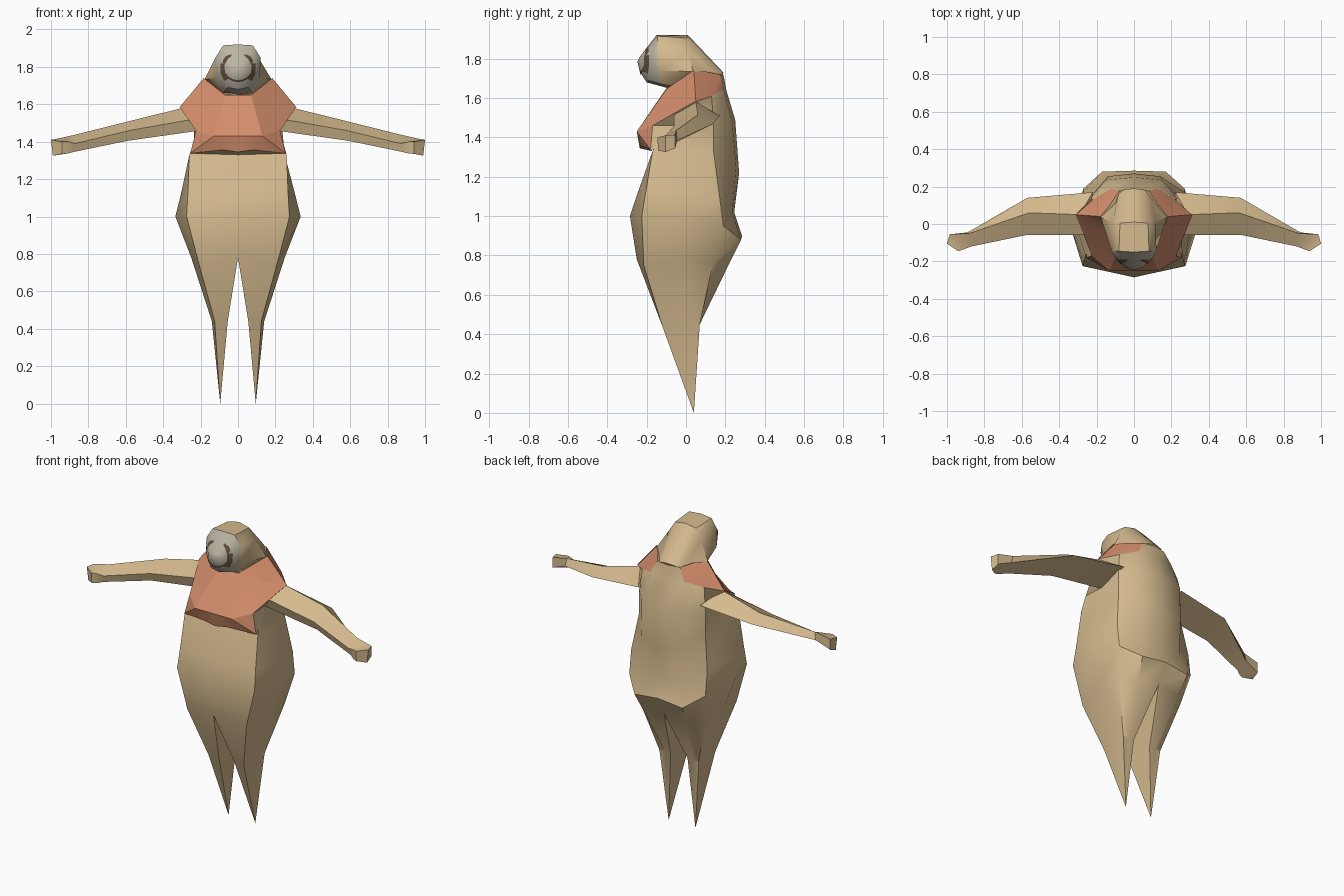
import bpy, bmesh, math
from mathutils import Vector
from mathutils.bvhtree import BVHTree


def material(name, rgb):
    m = bpy.data.materials.new(name)
    m.diffuse_color = (*rgb, 1)
    return m


TAN = material("tan fur", (0.66, 0.49, 0.27))
ORANGE = material("orange chest", (0.66, 0.27, 0.15))
GREY = material("grey face", (0.50, 0.46, 0.37))
DARK = material("dark brown", (0.12, 0.075, 0.045))
MATS = [TAN, ORANGE, GREY, DARK]


def build(name, verts, faces, angle=35):
    """Mirror a half mesh (faces = (indices, material)) across x = 0."""
    bm = bmesh.new()
    for s in (1, -1):
        vs = [bm.verts.new((s * x, y, z)) for x, y, z in verts]
        for idx, mat in faces:
            f = bm.faces.new([vs[i] for i in idx][::s])
            f.material_index = mat
    bmesh.ops.remove_doubles(bm, verts=bm.verts, dist=0.0005)
    bmesh.ops.recalc_face_normals(bm, faces=bm.faces)
    me = bpy.data.meshes.new(name)
    bm.to_mesh(me)
    bm.free()
    for m in MATS:
        me.materials.append(m)
    ob = bpy.data.objects.new(name, me)
    bpy.context.collection.objects.link(ob)
    bpy.ops.object.select_all(action='DESELECT')
    ob.select_set(True)
    bpy.context.view_layer.objects.active = ob
    bpy.ops.object.shade_smooth_by_angle(angle=math.radians(angle))
    return ob


def loft(rings, closed=False, paint=lambda ring, col: 0):
    """Join rings of equal length with quads."""
    n = len(rings[0])
    verts = [p for r in rings for p in r]
    faces = []
    for r in range(len(rings) - 1):
        for c in range(n if closed else n - 1):
            d = (c + 1) % n
            faces.append(((r * n + c, r * n + d, (r + 1) * n + d, (r + 1) * n + c), paint(r, c)))
    return verts, faces


# Torso: half rings from front centre to back centre, hips to neck
torso = [
    [(0, -.25, .78), (.21, -.215, .75), (.25, -.02, .78), (.235, .14, .77), (.15, .22, .76), (0, .225, .78)],
    [(0, -.285, 1), (.275, -.225, 1), (.335, -.03, 1), (.27, .19, .95), (.17, .28, .88), (0, .285, .9)],
    [(0, -.245, 1.12), (.268, -.205, 1.12), (.305, -.02, 1.12), (.27, .17, 1.1), (.15, .235, 1.02), (0, .245, 1.02)],
    [(0, -.17, 1.33), (.26, -.17, 1.33), (.25, 0, 1.33), (.235, .14, 1.33), (.14, .255, 1.25), (0, .27, 1.22)],
    [(0, -.1, 1.48), (.21, -.1, 1.46), (.22, 0, 1.47), (.235, .14, 1.48), (.15, .235, 1.48), (0, .25, 1.49)],
    [(0, -.06, 1.6), (.22, -.05, 1.55), (.31, .05, 1.582), (.22, .13, 1.61), (.12, .19, 1.645), (0, .205, 1.64)],
    [(0, -.06, 1.66), (.07, -.08, 1.65), (.18, .04, 1.735), (.13, .10, 1.735), (.08, .175, 1.72), (0, .19, 1.72)],
]
verts, faces = loft(torso, paint=lambda r, c: 1 if r == 5 and c in (1, 2, 3) else 0)
k = len(verts)
faces.append((tuple(range(k - 6, k)), 0))

# Legs: tapered ankles running to pointed feet, joined to the hip ring
verts += [(.055, -.115, .44), (.125, -.12, .44), (.14, 0, .44), (.14, .07, .45),
          (.10, .07, .45), (.06, .07, .45), (.095, .04, 0)]
for i in range(6):
    j = (i + 1) % 6
    faces.append(((i, j, k + j, k + i), 0))
    faces.append(((k + i, k + j, k + 6), 0))
build("body_and_legs", verts, faces)

# Chest: overhanging orange breastplate with tan underside and sides
chest = [(0, -.10, 1.65), (.07, -.095, 1.65), (.183, .038, 1.74), (.312, .05, 1.585),
         (.225, -.17, 1.46), (.13, -.25, 1.43), (.08, -.23, 1.357), (0, -.235, 1.345),
         (.255, -.18, 1.338), (0, -.25, 1.43), (0, -.17, 1.33), (.22, -.02, 1.46),
         (.25, -.08, 1.335)]
build("chest", chest, [
    ((0, 1, 5, 9), 1), ((9, 5, 6, 7), 1), ((1, 2, 3), 1), ((1, 3, 4, 5), 1),
    ((5, 4, 8), 1), ((5, 8, 6), 1),
    ((7, 6, 10), 0), ((6, 8, 10), 0), ((4, 3, 11), 0), ((4, 11, 12, 8), 0)], 20)

# Arms: four-sided sections from shoulder over elbow to blunt hand
arm = [
    [(.24, -.06, 1.52), (.29, .05, 1.582), (.22, .17, 1.51), (.20, -.04, 1.46)],
    [(.58, -.06, 1.46), (.56, .06, 1.515), (.57, .14, 1.47), (.59, -.04, 1.405)],
    [(.87, -.12, 1.39), (.88, -.05, 1.435), (.89, -.045, 1.385), (.88, -.11, 1.345)],
    [(.91, -.135, 1.40), (.985, -.055, 1.412), (.985, -.055, 1.345), (.91, -.13, 1.337)],
    [(.94, -.145, 1.40), (1.0, -.105, 1.41), (.99, -.105, 1.325), (.94, -.142, 1.335)],
]
verts, faces = loft(arm, closed=True)
faces += [((0, 1, 2, 3), 0), ((16, 17, 18, 19), 0)]
build("arms", verts, faces, 25)

# Head: half rings from crown to chin, back of neck to grey muzzle
head = [
    [(0, .19, 1.73), (.05, .185, 1.725), (.08, .17, 1.71), (.09, .15, 1.68), (.06, .14, 1.64), (0, .14, 1.63)],
    [(0, .01, 1.92), (.075, .005, 1.905), (.115, .01, 1.84), (.178, .035, 1.735), (.09, .02, 1.65), (0, .02, 1.65)],
    [(0, -.15, 1.92), (.08, -.145, 1.915), (.12, -.145, 1.85), (.118, -.14, 1.74), (.07, -.12, 1.67), (0, -.09, 1.65)],
    [(0, -.185, 1.875), (.06, -.185, 1.865), (.10, -.18, 1.83), (.095, -.18, 1.745), (.055, -.195, 1.69), (0, -.2, 1.68)],
    [(0, -.235, 1.81), (.03, -.235, 1.81), (.05, -.232, 1.80), (.05, -.23, 1.765), (.03, -.232, 1.74), (0, -.235, 1.735)],
]
verts, faces = loft(head, paint=lambda r, c: 2 if r >= 2 else 0)
k = len(verts)
verts.append((0, -.247, 1.785))
faces += [((k - 6 + i, k - 5 + i, k), 2) for i in range(5)]
faces.append((tuple(range(6)), 0))
head_ob = build("head", verts, faces)

# Eyes: thin bracket-shaped plates laid on the muzzle
tree = BVHTree.FromPolygons([v.co for v in head_ob.data.vertices],
                            [tuple(p.vertices) for p in head_ob.data.polygons])
outer = [(.035, 1.868), (.065, 1.858), (.095, 1.815), (.093, 1.765), (.075, 1.725)]
inner = [(.035, 1.858), (.055, 1.842), (.072, 1.81), (.07, 1.77), (.045, 1.74)]


def on_face(x, z):
    hit = tree.ray_cast(Vector((x, -1, z)), Vector((0, 1, 0)))[0]
    return (x, hit.y - .004, z)


strip = []
for o, i in zip(outer, inner):
    row = [Vector(o).lerp(Vector(i), t / 3) for t in range(4)]
    strip.append([on_face(*p) for p in row])
verts, faces = loft(strip, paint=lambda r, c: 3)
build("eyes", verts, faces)

# Mouth: narrow dark plate under the nose
mouth = [[on_face(x, z + dz) for x, z in ((0, 1.728), (.025, 1.733), (.05, 1.745))] for dz in (0, -.01)]
verts, faces = loft(mouth, paint=lambda r, c: 3)
build("mouth", verts, faces)
